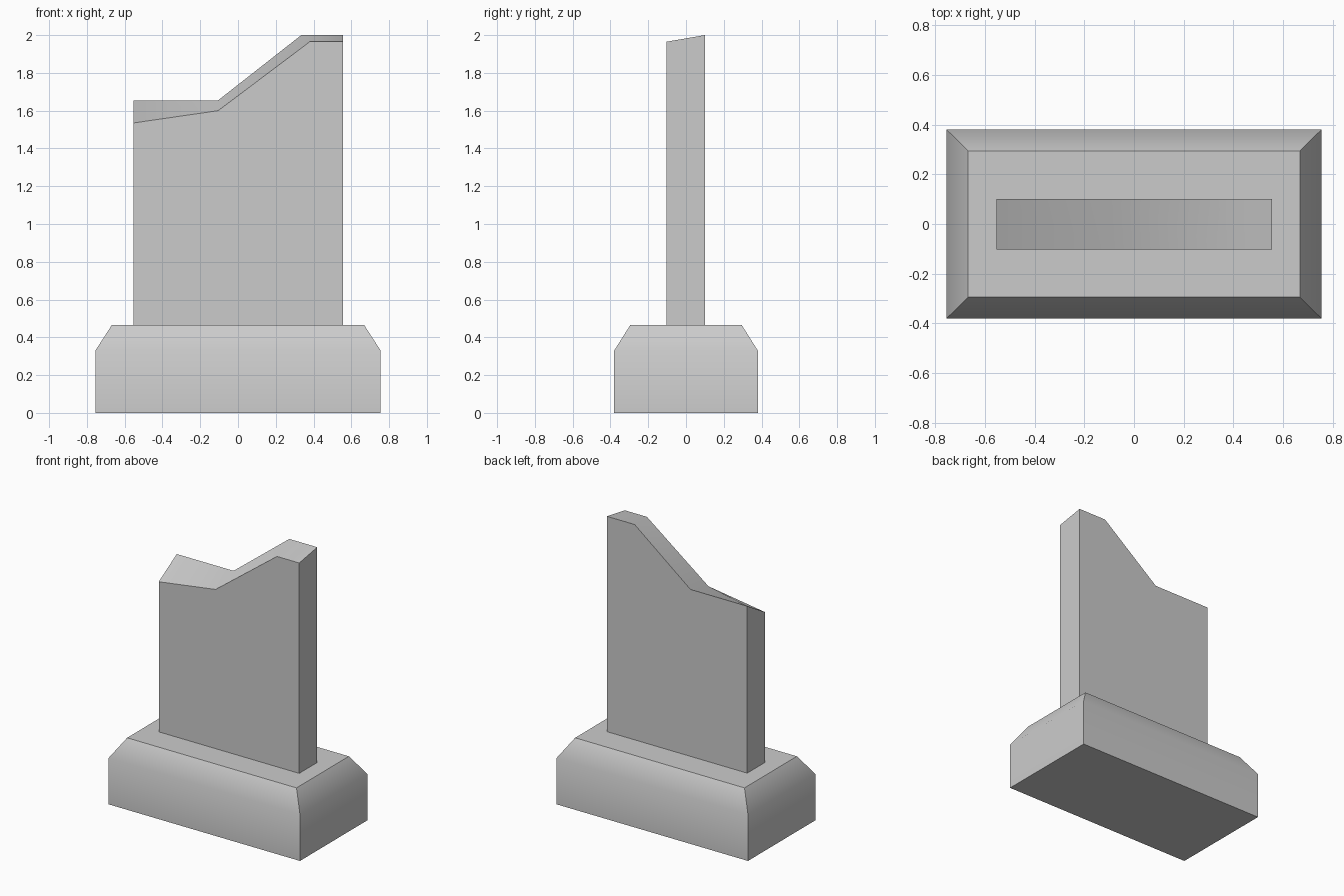
import bpy, bmesh, math

cube = bpy.data.objects.get("Cube")
if cube:
    bpy.data.objects.remove(cube, do_unlink=True)

stone = bpy.data.materials.new("grey_stone")
stone.use_nodes = True
GREY = (0.6, 0.6, 0.6, 1)
stone.diffuse_color = GREY
stone.node_tree.nodes["Principled BSDF"].inputs["Base Color"].default_value = GREY


def loft(name, rings):
    """Closed solid bridging matching rings of points, capped at both ends."""
    bm = bmesh.new()
    loops = [[bm.verts.new(p) for p in ring] for ring in rings]
    for a, b in zip(loops, loops[1:]):
        for i in range(len(a)):
            j = (i + 1) % len(a)
            bm.faces.new((a[i], a[j], b[j], b[i]))
    bm.faces.new(loops[0])
    bm.faces.new(loops[-1])
    bmesh.ops.recalc_face_normals(bm, faces=bm.faces)
    mesh = bpy.data.meshes.new(name)
    bm.to_mesh(mesh)
    bm.free()
    mesh.materials.append(stone)
    obj = bpy.data.objects.new(name, mesh)
    bpy.context.collection.objects.link(obj)
    bpy.ops.object.select_all(action="DESELECT")
    obj.select_set(True)
    bpy.context.view_layer.objects.active = obj
    bpy.ops.object.shade_smooth_by_angle(angle=math.radians(45))
    return obj


def rectangle(hx, hy, z):
    return [(-hx, -hy, z), (hx, -hy, z), (hx, hy, z), (-hx, hy, z)]


# Plinth with chamfered shoulders
loft("plinth", [rectangle(0.755, 0.38, 0),
                rectangle(0.755, 0.38, 0.33),
                rectangle(0.668, 0.295, 0.465)])

# Upright slab with a broken top that leans forward
front_top = [(0.555, 1.965), (0.38, 1.965), (-0.105, 1.60), (-0.553, 1.535)]
back_top = [(0.555, 2.0), (0.335, 2.0), (-0.105, 1.655), (-0.553, 1.655)]
foot = [(-0.553, 0.465), (0.555, 0.465)]
loft("slab", [[(x, y, z) for x, z in foot + top]
              for y, top in ((-0.103, front_top), (0.1, back_top))])
